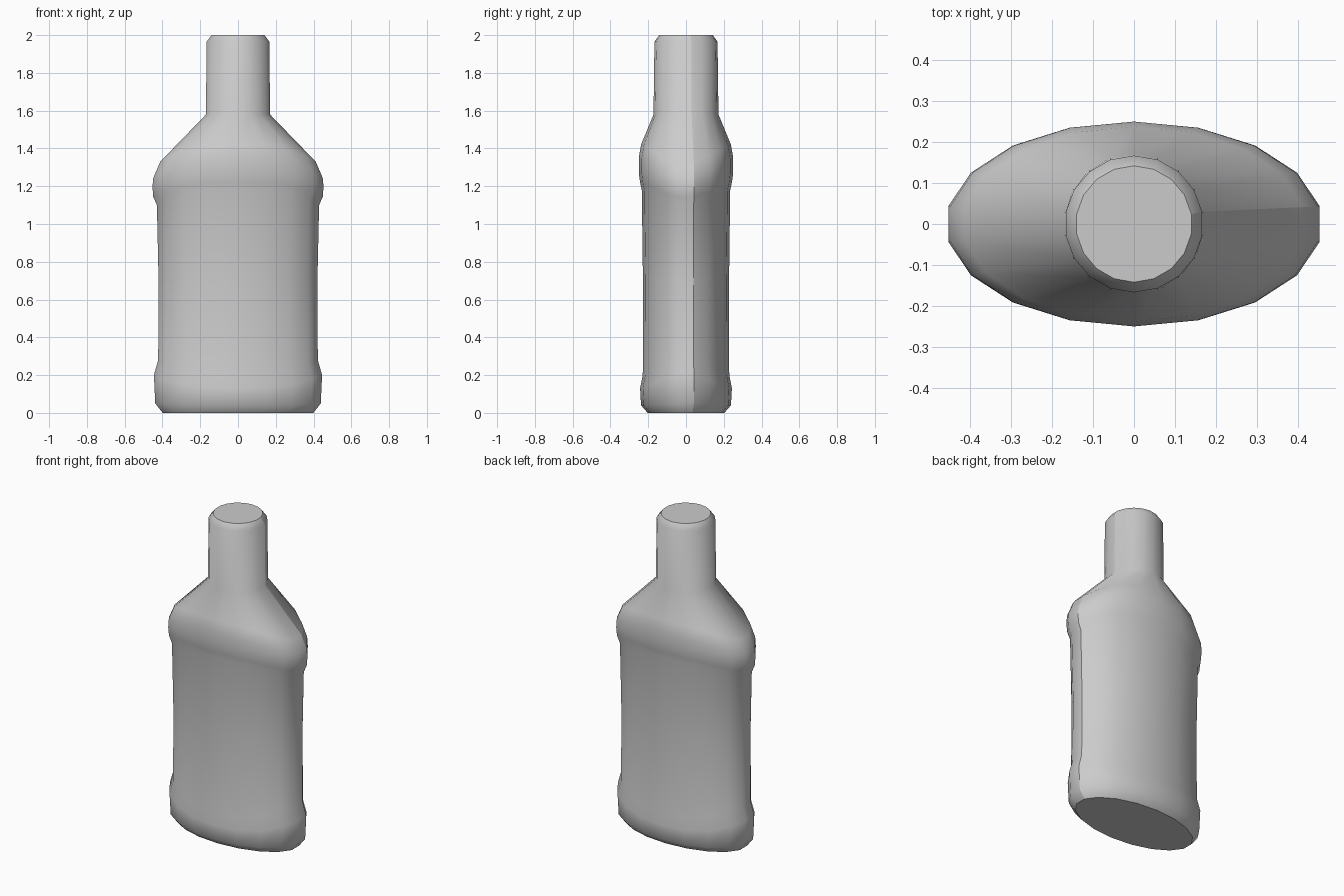
import bpy
import bmesh
from math import cos, sin, radians

cube = bpy.data.objects.get("Cube")
if cube:
    bpy.data.objects.remove(cube)

plastic = bpy.data.materials.new("grey plastic")
plastic.use_nodes = True
grey = (0.6, 0.6, 0.6, 1)
plastic.diffuse_color = grey
plastic.node_tree.nodes["Principled BSDF"].inputs["Base Color"].default_value = grey

SIDES = 18
# Each ring: half width, half depth, height at the sides, height at front and back
RINGS = [
    (0.405, 0.203, 0.0, 0.0),
    (0.445, 0.238, 0.05, 0.04),
    (0.452, 0.243, 0.20, 0.13),
    (0.429, 0.229, 0.28, 0.20),
    (0.427, 0.228, 0.70, 0.70),
    (0.436, 0.234, 1.10, 1.18),
    (0.456, 0.243, 1.145, 1.22),
    (0.460, 0.250, 1.20, 1.27),
    (0.455, 0.250, 1.245, 1.35),
    (0.418, 0.238, 1.33, 1.42),
    (0.172, 0.172, 1.58, 1.58),
    (0.169, 0.167, 1.965, 1.965),
    (0.142, 0.142, 2.0, 2.0),
]

# Bottle: oval rings whose bands dip or rise towards the narrow sides
bm = bmesh.new()
rings = []
for rx, ry, z_side, z_front in RINGS:
    ring = []
    for i in range(SIDES):
        a = radians(10 + 360 * i / SIDES)
        blend = min(1, (abs(cos(a)) / cos(radians(10))) ** 3)
        z = z_front + (z_side - z_front) * blend
        ring.append(bm.verts.new((rx * cos(a), ry * sin(a), z)))
    rings.append(ring)

for low, high in zip(rings, rings[1:]):
    for i in range(SIDES):
        j = (i + 1) % SIDES
        bm.faces.new((low[i], low[j], high[j], high[i])).smooth = True
    # Mould seam down the left side
    bm.edges.get((low[0], high[0])).smooth = False

# Flat base and flat mouth with crisp rims
for cap in (bm.faces.new(rings[0][::-1]), bm.faces.new(rings[-1])):
    for edge in cap.edges:
        edge.smooth = False

mesh = bpy.data.meshes.new("bottle")
bm.to_mesh(mesh)
bm.free()
mesh.materials.append(plastic)
bottle = bpy.data.objects.new("bottle", mesh)
bpy.context.scene.collection.objects.link(bottle)
